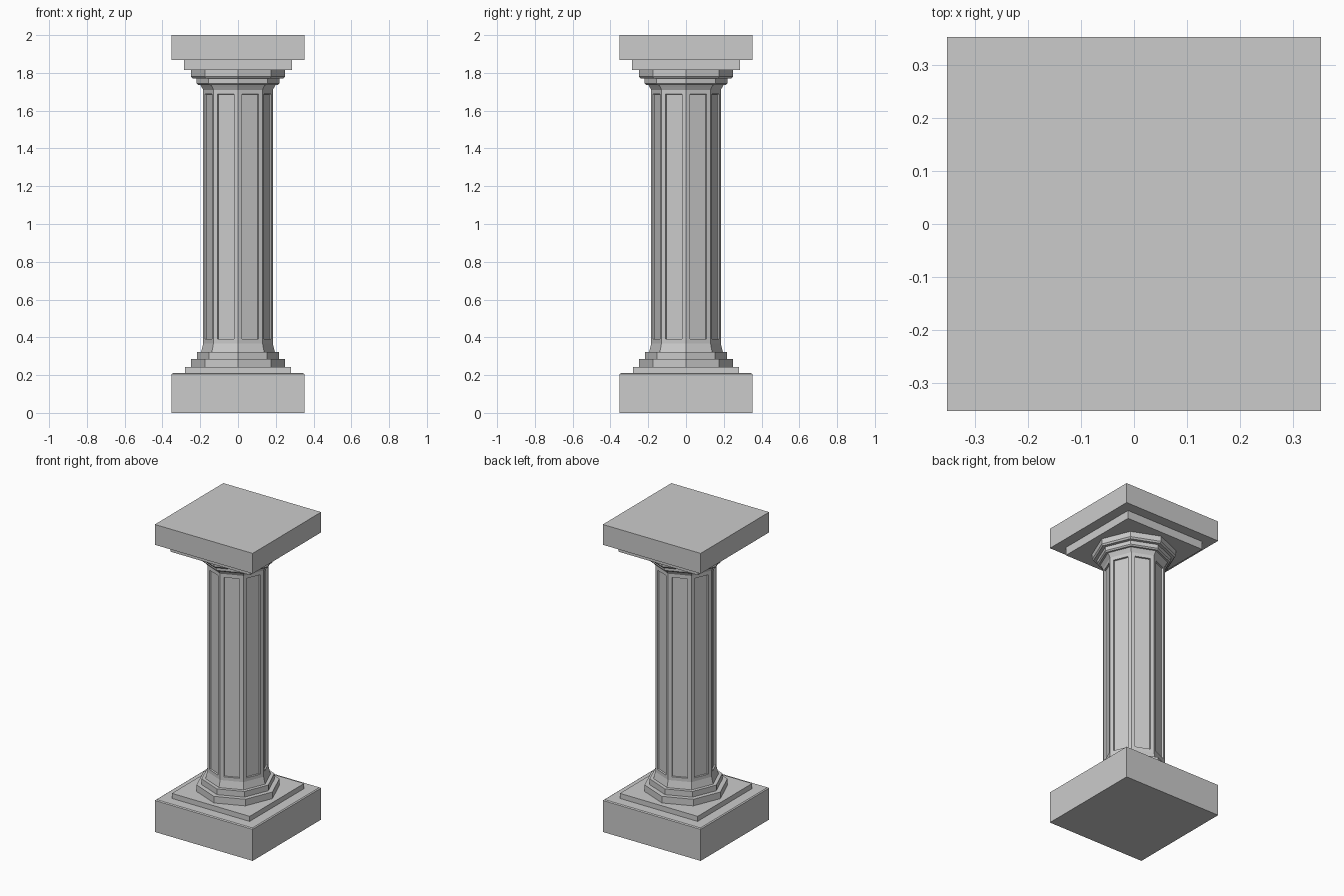
import bpy, bmesh
from math import cos, sin, pi, sqrt

if "Cube" in bpy.data.objects:
    bpy.data.objects.remove(bpy.data.objects["Cube"])


def stack(name, sides, profile, panels=False):
    """Stack regular rings of (radius, z); squares use half-width as radius."""
    turn, k = (pi / 4, sqrt(2)) if sides == 4 else (0, 1)
    bm = bmesh.new()
    rings = []
    for r, z in profile:
        rings.append([bm.verts.new((r * k * cos(turn + 2 * pi * i / sides),
                                    r * k * sin(turn + 2 * pi * i / sides), z))
                      for i in range(sides)])
    walls = []
    for a, b in zip(rings, rings[1:]):
        for i in range(sides):
            j = (i + 1) % sides
            walls.append(bm.faces.new((a[i], a[j], b[j], b[i])))
    bm.faces.new(rings[0][::-1])
    bm.faces.new(rings[-1])
    bm.normal_update()
    if panels:
        # Sunken rectangular panel in each tall face
        tall = [f for f in walls if f.calc_area() > 0.1]
        bmesh.ops.inset_individual(bm, faces=tall, thickness=0.032, depth=0)
        bm.normal_update()
        bmesh.ops.inset_individual(bm, faces=tall, thickness=0.002, depth=-0.01)
    mesh = bpy.data.meshes.new(name)
    bm.to_mesh(mesh)
    bm.free()
    obj = bpy.data.objects.new(name, mesh)
    bpy.context.collection.objects.link(obj)
    return obj


# Square base
stack("plinth", 4, [(0.352, 0), (0.352, 0.205), (0.345, 0.21)])
stack("base_slab", 4, [(0.28, 0.21), (0.28, 0.243)])

# Octagonal base mouldings
stack("base_moulding_lower", 8, [(0.248, 0.243), (0.248, 0.286)])
stack("base_moulding_upper", 8, [(0.218, 0.286), (0.218, 0.323)])

# Panelled shaft, flared at both ends
stack("shaft", 8, [(0.195, 0.323), (0.192, 0.335), (0.184, 0.368),
                   (0.184, 1.71), (0.192, 1.724), (0.2, 1.737)], panels=True)

# Octagonal capital mouldings
stack("capital_moulding_lower", 8, [(0.212, 1.737), (0.22, 1.745), (0.22, 1.77)])
stack("capital_moulding_upper", 8, [(0.24, 1.77), (0.248, 1.78), (0.248, 1.815)])

# Square top slabs
stack("capital_slab", 4, [(0.285, 1.815), (0.285, 1.868)])
stack("abacus", 4, [(0.352, 1.868), (0.352, 2.0)])
